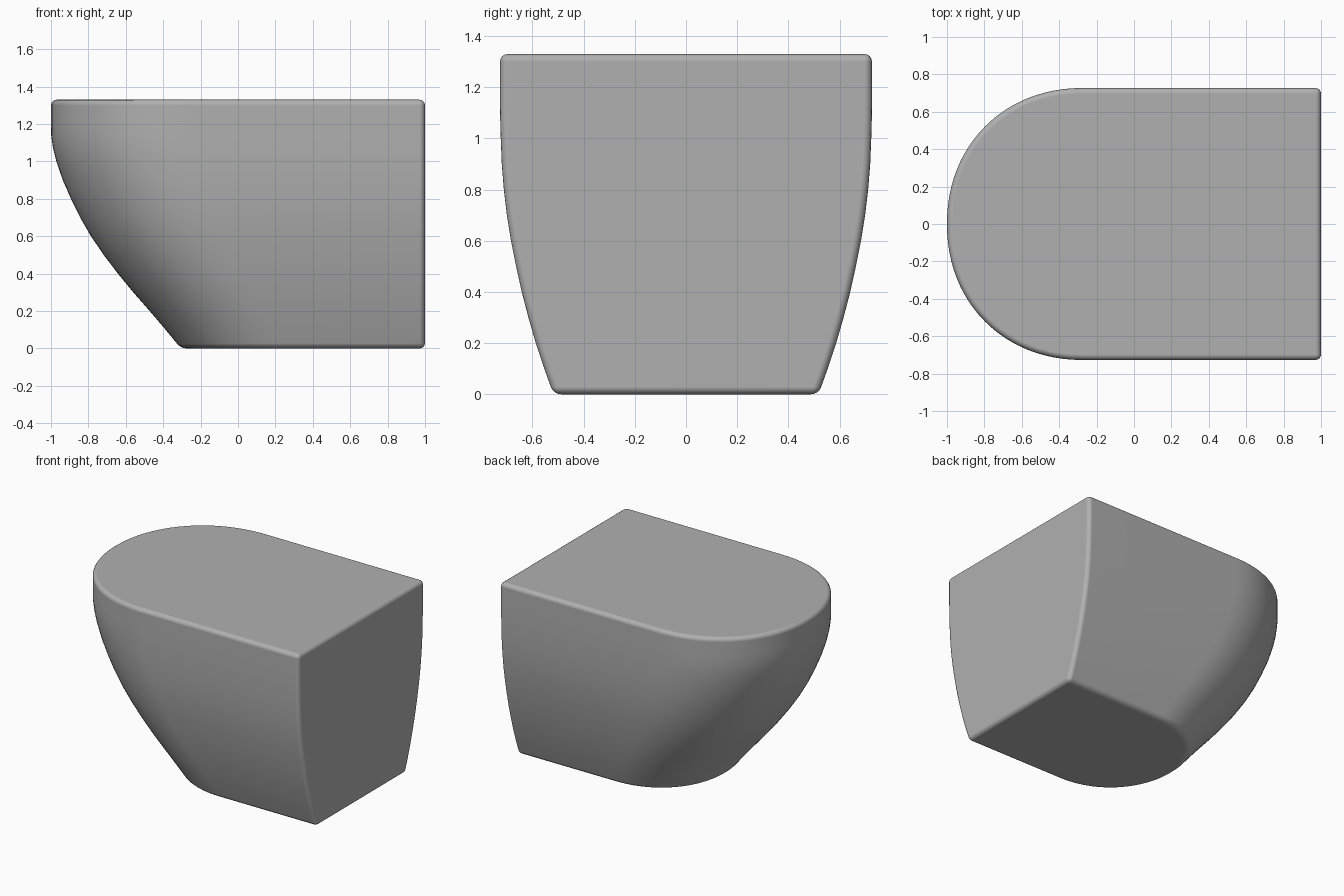
import bpy, bmesh, math

if "Cube" in bpy.data.objects:
    bpy.data.objects.remove(bpy.data.objects["Cube"])

# Cross-section profile: height, front tip x, half width
PROFILE = [
    (0.00, -0.305, 0.518), (0.10, -0.387, 0.554), (0.20, -0.472, 0.587),
    (0.30, -0.560, 0.616), (0.40, -0.642, 0.642), (0.50, -0.718, 0.664),
    (0.60, -0.786, 0.684), (0.70, -0.844, 0.700), (0.80, -0.893, 0.712),
    (0.90, -0.937, 0.720), (1.00, -0.971, 0.724), (1.07, -0.989, 0.726),
    (1.14, -0.999, 0.727), (1.20, -1.0, 0.727), (1.33, -1.0, 0.727),
]
STEPS = 48
POWER = 2 / 2.1


def outline(z, tip, w):
    """D-shaped section: flat back, straight sides, rounded front."""
    centre = tip + w
    pts = [(1.0, w, z)]
    for i in range(STEPS + 1):
        a = math.pi * i / STEPS
        c, s = math.cos(a), math.sin(a)
        y = math.copysign(abs(c) ** POWER, c) * w
        pts.append((centre - w * max(s, 0.0) ** POWER, y, z))
    pts.append((1.0, -w, z))
    return pts


# Lofted body with flat top, bottom and back
bm = bmesh.new()
rings = [[bm.verts.new(p) for p in outline(*row)] for row in PROFILE]
for low, high in zip(rings, rings[1:]):
    for i in range(len(low) - 1):
        bm.faces.new((low[i], low[i + 1], high[i + 1], high[i]))
bm.faces.new(rings[0])
bm.faces.new(rings[-1])
bm.faces.new([r[0] for r in rings] + [r[-1] for r in reversed(rings)])
bmesh.ops.recalc_face_normals(bm, faces=bm.faces[:])
for f in bm.faces:
    f.smooth = True
mesh = bpy.data.meshes.new("bowl_body")
bm.to_mesh(mesh)
bm.free()
body = bpy.data.objects.new("bowl_body", mesh)
bpy.context.collection.objects.link(body)

# Mid-grey surface
grey = bpy.data.materials.new("mid_grey")
grey.diffuse_color = (0.435, 0.435, 0.435, 1.0)
grey.use_nodes = True
grey.node_tree.nodes["Principled BSDF"].inputs["Base Color"].default_value = grey.diffuse_color
mesh.materials.append(grey)

# Soft rounded rims and back corners
bevel = body.modifiers.new("soft_edges", 'BEVEL')
bevel.width = 0.03
bevel.segments = 4
bevel.limit_method = 'ANGLE'
bevel.angle_limit = math.radians(30)
bevel.use_clamp_overlap = False
bevel.harden_normals = True
